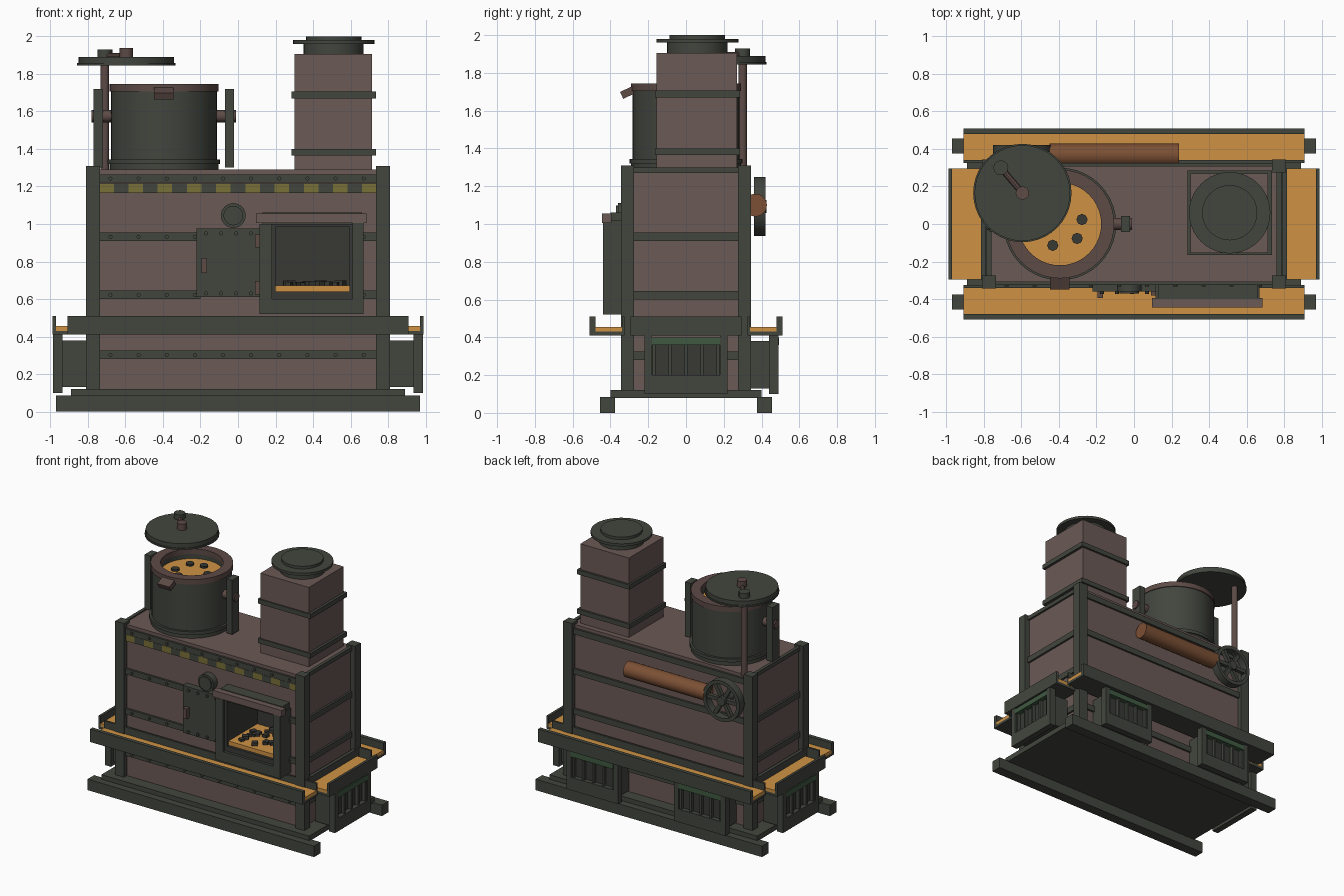
import bpy
import bmesh
import math
import random
from mathutils import Matrix, Vector

random.seed(4)
default_cube = bpy.data.objects.get("Cube")
if default_cube:
    bpy.data.objects.remove(default_cube, do_unlink=True)


def material(name, *colour):
    mat = bpy.data.materials.new(name)
    mat.use_nodes = True
    mat.diffuse_color = (*colour, 1)
    mat.node_tree.nodes["Principled BSDF"].inputs["Base Color"].default_value = (*colour, 1)
    return mat


iron = material("dark iron", .055, .06, .048)
brick = material("brown plate", .145, .1, .09)
rust = material("rusty steel", .11, .07, .062)
molten = material("molten orange", .62, .29, .06)
yellow = material("hazard yellow", .19, .16, .04)
copper = material("copper", .2, .08, .035)
green = material("green enamel", .05, .1, .052)
soot = material("soot", .04, .042, .036)


def finish(bm, name, mat, smooth=False):
    bmesh.ops.recalc_face_normals(bm, faces=bm.faces)
    mesh = bpy.data.meshes.new(name)
    bm.to_mesh(mesh)
    bm.free()
    obj = bpy.data.objects.new(name, mesh)
    bpy.context.collection.objects.link(obj)
    mesh.materials.append(mat)
    if smooth:
        bpy.ops.object.select_all(action="DESELECT")
        obj.select_set(True)
        bpy.context.view_layer.objects.active = obj
        bpy.ops.object.shade_smooth_by_angle(angle=math.radians(35))
    return obj


def box(name, mat, xs, ys, zs, place=Matrix()):
    """Box between two limits on each axis, in either order."""
    centre = Vector([sum(lim) / 2 for lim in (xs, ys, zs)])
    size = Vector([abs(lim[0] - lim[1]) for lim in (xs, ys, zs)])
    bm = bmesh.new()
    bmesh.ops.create_cube(bm, size=1, matrix=place @ Matrix.Translation(centre) @ Matrix.Diagonal(size).to_4x4())
    return finish(bm, name, mat)


def rod(name, mat, start, end, radius, sides=32):
    """Cylinder between two points."""
    a, b = Vector(start), Vector(end)
    turn = (b - a).to_track_quat("Z", "Y").to_matrix().to_4x4()
    bm = bmesh.new()
    bmesh.ops.create_cone(bm, cap_ends=True, segments=sides, radius1=radius, radius2=radius,
                          depth=(b - a).length, matrix=Matrix.Translation((a + b) / 2) @ turn)
    return finish(bm, name, mat, True)


def lathe(name, mat, centre, profile, place=Matrix(), closed=False):
    """Spin a (radius, height) profile about z."""
    bm = bmesh.new()
    verts = [bm.verts.new((r, 0, z)) for r, z in profile]
    pairs = list(zip(verts, verts[1:])) + ([(verts[-1], verts[0])] if closed else [])
    edges = [bm.edges.new(p) for p in pairs]
    bmesh.ops.spin(bm, geom=verts + edges, cent=(0, 0, 0), axis=(0, 0, 1), angle=math.tau, steps=40)
    bmesh.ops.remove_doubles(bm, verts=bm.verts, dist=.0005)
    bm.transform(Matrix.Translation(centre) @ place)
    return finish(bm, name, mat, True)


SIDES = (-1, 1)

# Skids, base plate and main body
for s in SIDES:
    box("skid", iron, (-.97, .97), (s * .375, s * .455), (0, .085))
box("base_plate", iron, (-.89, .89), (-.4, .4), (.08, .12))
body = box("body", brick, (-.77, .77), (-.31, .31), (.12, 1.29))

# Hollow for the firebox
cutter = box("firebox_cutter", soot, (.17, .62), (-.5, -.02), (.6, 1))
cutter.hide_render = True
hole = body.modifiers.new("firebox_hole", "BOOLEAN")
hole.object = cutter
hole.solver = "EXACT"
bpy.context.view_layer.objects.active = body
bpy.ops.object.modifier_apply(modifier=hole.name)
bpy.data.objects.remove(cutter, do_unlink=True)

# Corner posts, horizontal straps and their rivets
for s in SIDES:
    for t in SIDES:
        box("corner_post", iron, (s * .735, s * .81), (t * .275, t * .345), (.12, 1.31))
    box("top_rail", iron, (s * .76, s * .785), (-.28, .28), (1.27, 1.3))
for low in (.28, .6, .91, 1.22):
    high = low + .045
    rear_strap = box("rear_strap", iron, (-.74, .74), (.3, .325), (low, high))
    if low < 1:
        for s in SIDES:
            box("side_strap", iron, (s * .76, s * .785), (-.28, .28), (low, high))
    spans = [(-.74, .74)] if low in (.28, 1.22) else [(-.74, -.2), (.66, .74)]
    for span in spans:
        box("front_strap", iron, span, (-.325, -.3), (low, high))
    for i in range(10):
        x = -.68 + i * .15
        if any(a < x < b for a, b in spans):
            rod("rivet", iron, (x, -.32, low + .022), (x, -.333, low + .022), .011, 8)

# Hazard stripe
step = 1.48 / 19
for i in range(19):
    x = -.74 + i * step
    box("hazard_block", iron if i % 2 else yellow, (x, x + step), (-.318, -.309), (1.165, 1.215))

# Molten metal channels on all four sides
for s in SIDES:
    long, wide = (-.91, .91), (-.295, .295)
    box("long_channel_floor", iron, long, (s * .33, s * .5), (.41, .43))
    box("long_channel_lip", iron, long, (s * .48, s * .51), (.41, .51))
    box("long_channel_inner_lip", iron, long, (s * .325, s * .34), (.41, .51))
    box("long_channel_melt", molten, long, (s * .34, s * .48), (.43, .455))
    box("end_channel_floor", iron, (s * .8, s * .985), wide, (.41, .43))
    box("end_channel_lip", iron, (s * .97, s * .99), wide, (.41, .51))
    box("end_channel_inner_lip", iron, (s * .79, s * .815), wide, (.41, .51))
    box("end_channel_melt", molten, (s * .815, s * .97), wide, (.43, .455))


# Vents under the channels, built facing +y and then placed
def vent(place):
    box("vent_housing", iron, (-.19, .19), (.3, .45), (.13, .38), place)
    for s in SIDES:
        box("vent_frame_side", iron, (s * .18, s * .22), (.44, .49), (.1, .41), place)
    box("vent_frame_bottom", iron, (-.18, .18), (.44, .49), (.1, .2), place)
    box("vent_top_bar", green, (-.18, .18), (.44, .492), (.36, .4), place)
    box("vent_back", soot, (-.18, .18), (.449, .455), (.2, .36), place)
    for i in range(5):
        x = -.17 + i * .085
        box("vent_slat", iron, (x - .008, x + .008), (.45, .48), (.2, .36), place)


for s in SIDES:
    vent(Matrix.Translation((s * .46, 0, 0)))
    vent(Matrix.Translation((s * .495, 0, 0)) @ Matrix.Rotation(-s * math.pi / 2, 4, "Z"))

# Firebox frame, lining, hood and embers
front = (-.44, -.3)
box("firebox_left_jamb", iron, (.115, .18), front, (.52, 1))
box("firebox_right_jamb", iron, (.61, .67), front, (.52, 1.02))
box("firebox_sill", iron, (.115, .67), front, (.52, .6))
box("firebox_lintel", iron, (.13, .66), (-.4, -.3), (.985, 1.06))
box("firebox_hood", brick, (.095, .685), (-.445, -.395), (1.005, 1.055))
deep = (-.42, -.03)
box("lining_back", soot, (.17, .62), (-.05, -.03), (.6, 1))
box("lining_left", soot, (.17, .2), deep, (.6, .99))
box("lining_right", soot, (.595, .62), deep, (.6, .99))
box("lining_floor", soot, (.17, .62), deep, (.6, .64))
box("lining_roof", soot, (.17, .62), deep, (.985, .999))
box("embers", molten, (.2, .595), (-.4, -.05), (.64, .672))
for i in range(20):
    spin = Matrix.Rotation(random.uniform(0, 3), 4, "Z")
    spot = Matrix.Translation((random.uniform(.24, .56), random.uniform(-.36, -.08), .675))
    half = random.uniform(.014, .024)
    lump = (-half, half)
    box("coal", soot, lump, lump, (-.01, half), spot @ spin)

# Firebox door with latch, hinges and rivets
box("door", iron, (-.22, .115), (-.36, -.3), (.61, .975))
box("door_latch", rust, (-.195, -.165), (-.395, -.35), (.74, .82))
for z in (.66, .91):
    box("door_hinge", rust, (.09, .12), (-.38, -.35), (z - .035, z + .035))
for z in (.63, .95):
    for i in range(4):
        x = -.17 + i * .08
        rod("door_rivet", iron, (x, -.355, z), (x, -.372, z), .011, 8)

# Round gauge
rod("gauge_rim", iron, (-.025, -.3, 1.045), (-.025, -.36, 1.045), .066)
rod("gauge_face", iron, (-.025, -.35, 1.045), (-.025, -.37, 1.045), .052)

# Chimney with straps and cap
box("chimney", brick, (.3, .715), (-.155, .27), (1.28, 1.905))
for z in (1.365, 1.67):
    box("chimney_strap", iron, (.285, .735), (-.165, .285), (z, z + .036))
lathe("chimney_cap", iron, (.51, .06, 1.9),
      [(0, 0), (.16, 0), (.16, .06), (.217, .06), (.217, .08), (.147, .08), (.147, .1), (0, .1)])

# Crucible with rim, melt, spout and trunnions
pot = Vector((-.395, 0, 1.28))
lathe("crucible", iron, pot, [(0, 0), (.29, 0), (.29, .04), (.3, .04), (.3, .065), (.283, .065),
                              (.283, .43), (.222, .43), (.222, .36), (0, .36)])
lathe("crucible_rim", rust, pot, [(.22, .425), (.29, .425), (.29, .465), (.22, .465)], closed=True)
rod("crucible_melt", molten, pot + Vector((0, 0, .36)), pot + Vector((0, 0, .39)), .221)
for i in range(6):
    angle = i * math.pi / 3 + (.35 if i % 2 else .2)
    spot = pot + Vector((math.cos(angle), math.sin(angle), 0)) * .12
    rod("slag", soot, spot + Vector((0, 0, .38)), spot + Vector((0, 0, .405)), .03, 8)
tilt = Matrix.Translation((-.395, -.3, 1.7)) @ Matrix.Rotation(math.radians(25), 4, "X")
box("spout", rust, (-.052, .052), (-.045, .05), (-.02, .02), tilt)
for s in SIDES:
    x = pot.x + s * .35
    box("trunnion_plate", iron, (x - .025, x + .025), (-.042, .042), (1.3, 1.72))
    rod("trunnion", rust, (pot.x + s * .27, 0, 1.575), (pot.x + s * .385, 0, 1.575), .033, 12)

# Swung-aside lid on its post
lathe("lid", iron, (-.595, .165, 1.845), [(0, 0), (.262, 0), (.262, .012), (.255, .012), (.255, .045), (0, .045)])
rod("lid_knob", rust, (-.595, .165, 1.88), (-.595, .165, 1.938), .036, 12)
rod("lid_arm", rust, (-.71, .3, 1.895), (-.595, .165, 1.895), .016, 8)
rod("lid_post", rust, (-.71, .3, 1.28), (-.71, .3, 1.91), .023, 12)
rod("lid_post_cap", iron, (-.71, .3, 1.88), (-.71, .3, 1.93), .04, 12)

# Rear copper pipe and spoked wheel
rod("rear_pipe", copper, (-.45, .368, 1.1), (.24, .368, 1.1), .06)
hub = Vector((-.595, .39, 1.093))
lathe("wheel_rim", iron, hub, [(.13, -.03), (.157, -.03), (.157, .03), (.13, .03)],
      Matrix.Rotation(math.pi / 2, 4, "X"), True)
rod("wheel_hub", iron, hub - Vector((0, .08, 0)), hub + Vector((0, .035, 0)), .035, 16)
for i in range(6):
    turn = Matrix.Translation(hub) @ Matrix.Rotation(i * math.pi / 3, 4, "Y")
    box("wheel_spoke", iron, (.02, .14), (-.015, .015), (-.014, .014), turn)
